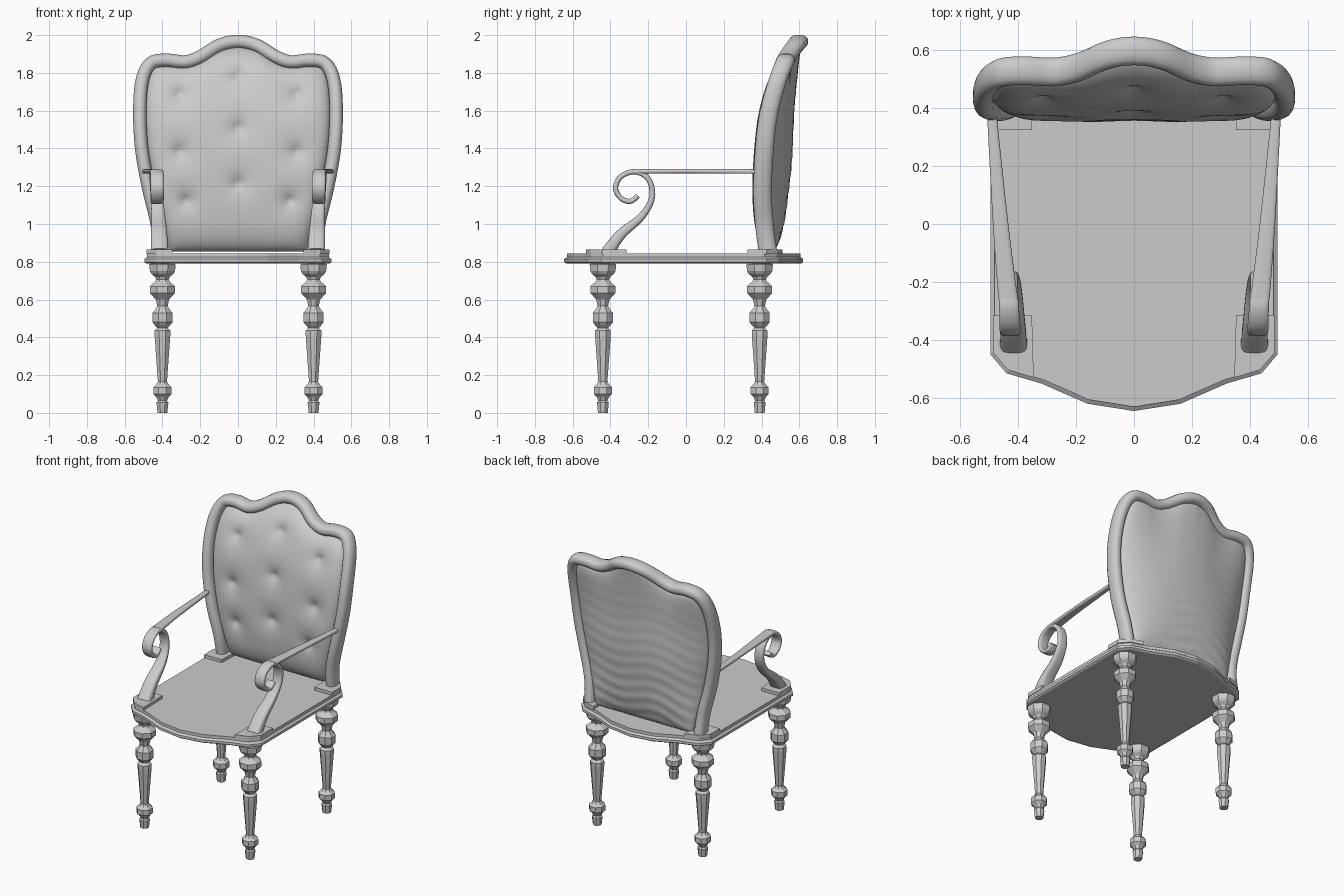
import bpy, bmesh, math
from mathutils import Vector

if "Cube" in bpy.data.objects:
    bpy.data.objects.remove(bpy.data.objects["Cube"])


def finish(name, bm, smooth=None):
    bmesh.ops.recalc_face_normals(bm, faces=bm.faces)
    me = bpy.data.meshes.new(name)
    bm.to_mesh(me)
    bm.free()
    ob = bpy.data.objects.new(name, me)
    bpy.context.collection.objects.link(ob)
    if smooth:
        bpy.ops.object.select_all(action='DESELECT')
        ob.select_set(True)
        bpy.context.view_layer.objects.active = ob
        bpy.ops.object.shade_smooth_by_angle(angle=math.radians(smooth))
    return ob


def loft(name, rings, smooth=None):
    """Skin a list of closed rings and cap both ends."""
    bm = bmesh.new()
    vs = [[bm.verts.new(p) for p in r] for r in rings]
    n = len(vs[0])
    for a, b in zip(vs, vs[1:]):
        for i in range(n):
            bm.faces.new((a[i], a[(i + 1) % n], b[(i + 1) % n], b[i]))
    bm.faces.new(vs[0])
    bm.faces.new(vs[-1])
    return finish(name, bm, smooth)


def spline(pts, k=6):
    """Catmull-Rom through tuples of any length."""
    out = []
    p = [pts[0]] + list(pts) + [pts[-1]]
    for a, b, c, d in zip(p, p[1:], p[2:], p[3:]):
        for j in range(k):
            t = j / k
            out.append(tuple(0.5 * (2 * q + (r - o) * t + (2 * o - 5 * q + 4 * r - s) * t * t
                                    + (3 * q - o - 3 * r + s) * t ** 3)
                             for o, q, r, s in zip(a, b, c, d)))
    return out + [tuple(pts[-1])]


def lookup(table, x):
    for (x0, y0), (x1, y1) in zip(table, table[1:]):
        if x <= x1:
            return y0 + (y1 - y0) * max(0, (x - x0) / (x1 - x0))
    return table[-1][1]


def sweep(name, path, axis, power=1.0, n=16):
    """Path rows: x, y, z, half size along axis, half size across it."""
    rings = []
    for i, row in enumerate(path):
        t = Vector(path[min(i + 1, len(path) - 1)][:3]) - Vector(path[max(i - 1, 0)][:3])
        side = t.cross(axis).normalized()
        ring = []
        for j in range(n):
            a = math.tau * (j + 0.5) / n
            c, s = math.cos(a), math.sin(a)
            ring.append(Vector(row[:3])
                        + axis * row[3] * math.copysign(abs(c) ** power, c)
                        + side * row[4] * math.copysign(abs(s) ** power, s))
        rings.append(ring)
    return loft(name, rings, 50)


# Seat board: bowed front and back, moulded edge
half = [(0.495, -0.45), (0.44, -0.515), (0.32, -0.55), (0.16, -0.62), (0, -0.645)]
front = half + [(-x, y) for x, y in half[-2::-1]]
outline = front + [(x, -y - 0.025) for x, y in reversed(front)]
loft("seat", [[(x * (1 - i / 0.5), y * (1 - i / 0.63), z) for x, y in outline]
              for z, i in ((0.79, 0.012), (0.798, 0), (0.815, 0), (0.825, 0.014), (0.845, 0.014))])

# Turned octagonal legs and corner blocks
leg = [(0, .028), (.055, .034), (.065, .026), (.085, .036), (.1, .052), (.135, .052), (.15, .036),
       (.165, .026), (.41, .045), (.435, .045), (.45, .03), (.465, .045), (.48, .057), (.53, .057),
       (.55, .04), (.565, .03), (.6, .038), (.635, .072), (.67, .072), (.695, .042), (.705, .036),
       (.72, .042), (.735, .062), (.75, .072), (.785, .076), (.795, .06)]
block = [(.352, -.315), (.485, -.315), (.485, -.445), (.435, -.503), (.346, -.53)]
for s, side in ((1, "right"), (-1, "left")):
    for f, place in ((1, "front"), (-1, "back")):
        cy = -0.44 if f == 1 else 0.39
        loft(f"{place}_leg_{side}",
             [[(s * 0.4 + r * math.cos(math.tau * (j + .5) / 8),
                cy + r * math.sin(math.tau * (j + .5) / 8), z) for j in range(8)] for z, r in leg])
        loft(f"{place}_block_{side}",
             [[(s * x, y if f == 1 else -y - 0.02 + 0.03 * (y > -.4), z) for x, y in block]
              for z in (0.84, 0.866)])

# Lean of the back as depth over height
lean = spline([(0.84, .435), (1.0, .415), (1.2, .405), (1.5, .425), (1.7, .467),
               (1.87, .53), (1.97, .6)])

# Back frame: one rail running up, over the crest and down
rail = [(.415, .85), (.428, 1.0), (.475, 1.2), (.51, 1.4), (.52, 1.6), (.507, 1.76), (.462, 1.85),
        (.38, 1.867), (.28, 1.858), (.2, 1.885), (.1, 1.945), (0, 1.966)]
rail = rail + [(-x, z) for x, z in rail[-2::-1]]
sweep("back_frame", [(x, lookup(lean, z), z, 0.05, 0.036) for x, z in spline(rail)],
      Vector((0, 1, 0)), 0.85)

# Back upholstery: tufted front pad and plump rear pad share one outline
width = spline([(.855, .365), (1.0, .40), (1.2, .445), (1.4, .48), (1.6, .49), (1.75, .475), (1.83, .44)])
top = spline([(0, 1.94), (.1, 1.92), (.2, 1.86), (.28, 1.835), (.38, 1.84), (.5, 1.835)])
buttons = [(0, 1.79), (0, 1.51), (0, 1.215)] + [
    (s * x, z) for s in (1, -1) for x, z in ((.31, 1.69), (.31, 1.385), (.275, 1.125))]


def edge(t):
    return math.sqrt(max(0, 1 - abs(t) ** 8))


def front_depth(x, z, u, v):
    dent = 0
    for bx, bz in buttons:
        dx, dz = abs(x - bx), abs(z - bz)
        dent = max(dent, 0.042 * math.exp(-math.hypot(dx, dz) / 0.045),
                   0.012 * math.exp(-dx / 0.02 - (dz / 0.12) ** 2),
                   0.012 * math.exp(-dz / 0.02 - (dx / 0.07) ** 2))
    e = edge(u) * edge(2 * v - 1)
    return 0.02 - (0.075 - dent) * e


def rear_depth(x, z, u, v):
    e = edge(u) * edge(2 * v - 1)
    puff = 0.065 + 0.085 * (1 - u * u) * math.sin(math.pi * v ** 0.9)
    fold = 0.0025 * math.sin(z * 75 + 4 * u * u + 2 * math.sin(5 * u)) * (1 - v)
    return 0.02 + (puff - 0.02 + fold) * e


def pad(name, depth, nu=80, nv=90):
    bm = bmesh.new()
    grid = []
    for j in range(nv + 1):
        v = 0.5 + 0.5 * math.sin(math.pi * (j / nv - 0.5))
        w = lookup(width, 0.855 + v * 0.975)
        row = []
        for i in range(nu + 1):
            u = math.sin(math.pi * (i / nu - 0.5))
            x = u * w
            z = 0.855 + v * (lookup(top, abs(x)) - 0.855)
            row.append(bm.verts.new((x, lookup(lean, z) + depth(x, z, u, v), z)))
        grid.append(row)
    for a, b in zip(grid, grid[1:]):
        for i in range(nu):
            bm.faces.new((a[i], a[i + 1], b[i + 1], b[i]))
    ob = finish(name, bm, 60)
    # open sheets: make the normals face outwards
    mid = ob.data.polygons[len(ob.data.polygons) // 2 + nu // 2]
    if (mid.normal.y > 0) != (depth is rear_depth):
        ob.data.flip_normals()


pad("tufted_front_pad", front_depth)
pad("rear_pad", rear_depth)

# Arms: scrolled support plus a flat rail back to the frame
scroll = [(.415, -.415, .85, .047, .036), (.418, -.345, .945, .043, .028), (.422, -.235, 1.04, .036, .02),
          (.43, -.18, 1.14, .033, .016), (.435, -.197, 1.235, .033, .014), (.432, -.27, 1.277, .034, .014),
          (.428, -.345, 1.25, .036, .014), (.427, -.373, 1.19, .036, .014), (.427, -.345, 1.137, .035, .014),
          (.43, -.295, 1.12, .033, .014), (.433, -.255, 1.15, .03, .014)]
arm = [(.434, -.26, 1.278, .034, .013), (.46, 0, 1.28, .027, .012), (.492, .4, 1.278, .016, .012)]
for s, side in ((1, "right"), (-1, "left")):
    for name, pts in (("arm_scroll", scroll), ("arm_rail", arm)):
        sweep(f"{name}_{side}", [(s * p[0],) + p[1:] for p in spline(pts)], Vector((1, 0, 0)), 0.6)
